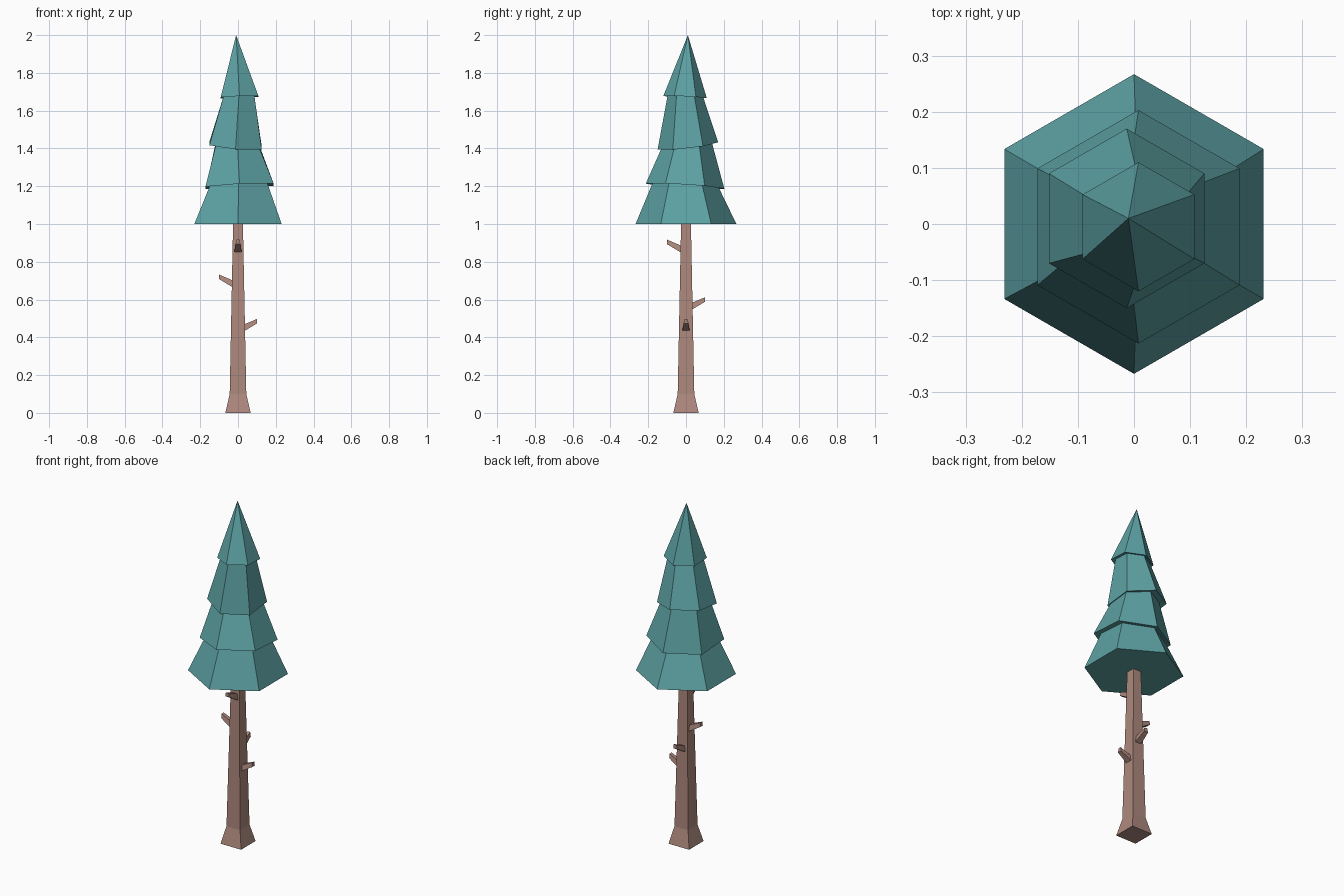
import bpy, math
from mathutils import Matrix

if "Cube" in bpy.data.objects:
    bpy.data.objects.remove(bpy.data.objects["Cube"])


def material(name, rgb):
    m = bpy.data.materials.new(name)
    m.diffuse_color = (*rgb, 1)
    m.use_nodes = True
    m.node_tree.nodes["Principled BSDF"].inputs["Base Color"].default_value = m.diffuse_color
    return m


LEAF = material("needle_green", (0.11, 0.36, 0.37))
BARK = material("bark_brown", (0.42, 0.25, 0.205))


def loft(name, rings, mat, apex=None):
    """Skin equal-sized rings bottom to top, closing the ends."""
    n = len(rings[0])
    verts = [p for r in rings for p in r]
    faces = [tuple(reversed(range(n)))]
    for k in range(len(rings) - 1):
        for i in range(n):
            a, b = k * n + i, k * n + (i + 1) % n
            faces.append((a, b, b + n, a + n))
    last = (len(rings) - 1) * n
    if apex:
        verts.append(apex)
        faces += [(last + i, last + (i + 1) % n, len(verts) - 1) for i in range(n)]
    else:
        faces.append(tuple(range(last, last + n)))
    me = bpy.data.meshes.new(name)
    me.from_pydata(verts, [], faces)
    me.materials.append(mat)
    ob = bpy.data.objects.new(name, me)
    bpy.context.collection.objects.link(ob)
    return ob


def square(h, z):
    return [(-h, -h, z), (h, -h, z), (h, h, z), (-h, h, z)]


def hexagon(cx, cy, z, r, tx=0, ty=0):
    """Hexagon with corners on +-y, tilted by slopes tx and ty."""
    pts = []
    for i in range(6):
        a = math.radians(90 + 60 * i)
        dx, dy = r * math.cos(a), r * math.sin(a)
        pts.append((cx + dx, cy + dy, z + tx * dx + ty * dy))
    return pts


# Trunk with flared foot
loft("trunk", [square(0.067, 0), square(0.044, 0.1), square(0.026, 1.005)], BARK)

# Foliage: four stepped, slightly tilted skirts ending in a point
loft("foliage", [
    hexagon(0, 0, 1.0, 0.267),
    hexagon(0.003, -0.002, 1.205, 0.175, 0.05, -0.065),
    hexagon(0.008, -0.005, 1.2, 0.208, 0.05, -0.065),
    hexagon(-0.002, 0.004, 1.42, 0.132, -0.085, 0.115),
    hexagon(-0.013, 0.01, 1.414, 0.16, -0.085, 0.115),
    hexagon(0.005, -0.003, 1.677, 0.094, 0.04, -0.05),
    hexagon(0.008, -0.005, 1.672, 0.115, 0.04, -0.05),
], LEAF, apex=(-0.01, 0.01, 2.0))


# Broken branch stubs, one per trunk side
def stub_section(x, z, hb, ht, hz):
    return [(x, -hb, z - hz), (x, hb, z - hz), (x, ht, z + hz), (x, -ht, z + hz)]


for side, angle, z in (("right", 0, 0.485), ("back", 90, 0.6),
                       ("left", 180, 0.72), ("front", 270, 0.905)):
    ob = loft("branch_" + side, [
        stub_section(0.02, z - 0.041, 0.021, 0.015, 0.019),
        stub_section(0.1, z, 0.013, 0.009, 0.012),
    ], BARK)
    ob.data.transform(Matrix.Rotation(math.radians(angle), 4, 'Z'))
